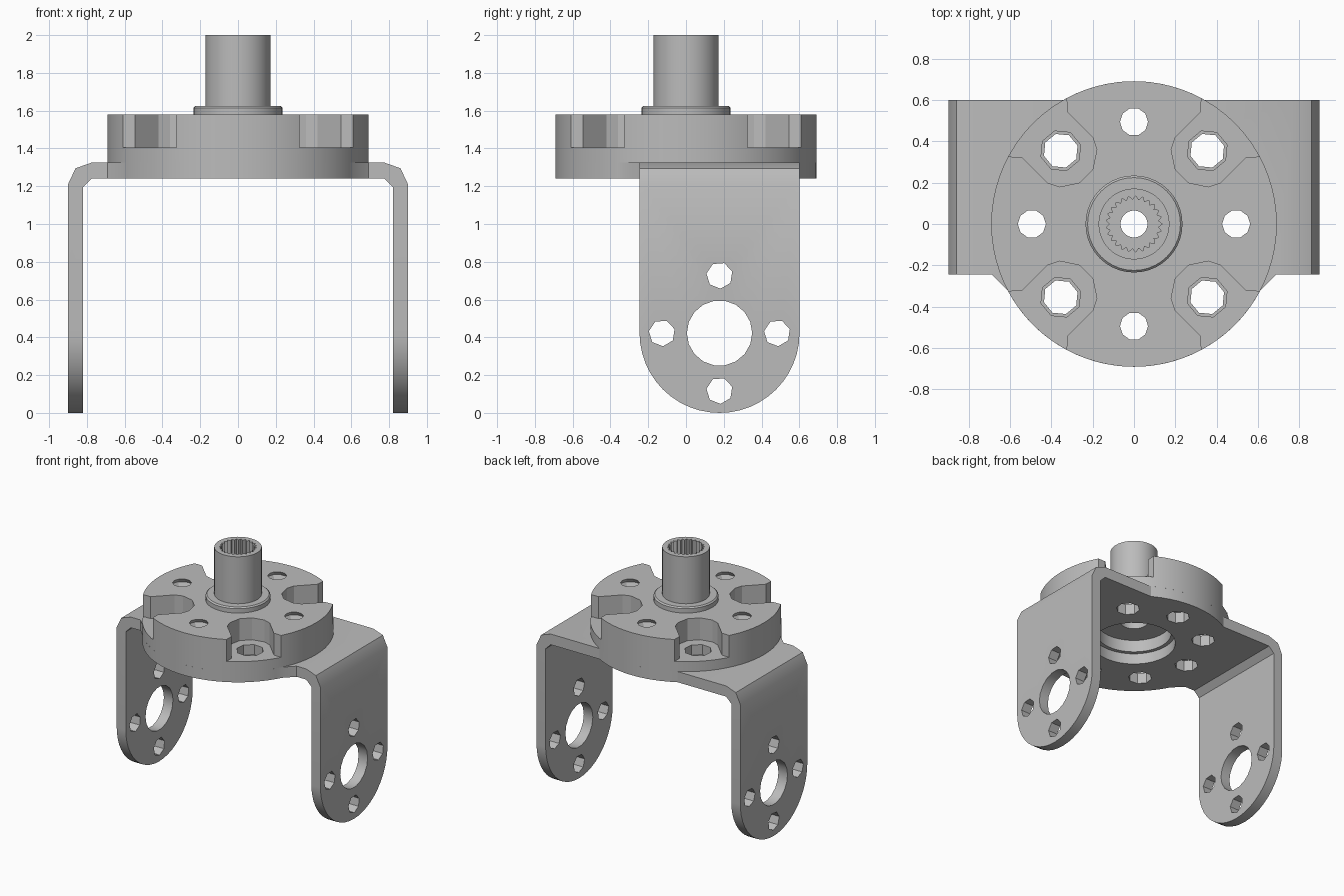
import bpy, bmesh
from math import sin, cos, pi, tau, sqrt, acos, asin
from mathutils import Vector

cube = bpy.data.objects.get("Cube")
if cube:
    bpy.data.objects.remove(cube, do_unlink=True)

grey = bpy.data.materials.new("machined_grey")
grey.use_nodes = True
GREY = (0.5, 0.5, 0.5, 1)
grey.diffuse_color = GREY
grey.node_tree.nodes["Principled BSDF"].inputs["Base Color"].default_value = GREY


def finish(bm, name):
    bmesh.ops.recalc_face_normals(bm, faces=bm.faces)
    mesh = bpy.data.meshes.new(name)
    bm.to_mesh(mesh)
    bm.free()
    mesh.materials.append(grey)
    obj = bpy.data.objects.new(name, mesh)
    bpy.context.collection.objects.link(obj)
    return obj


def prism(name, outline, axis, lo, hi):
    """Extrude a 2D outline along x, y or z."""
    place = {"x": lambda a, b, h: (h, a, b),
             "y": lambda a, b, h: (a, h, b),
             "z": lambda a, b, h: (a, b, h)}[axis]
    bm = bmesh.new()
    face = bm.faces.new([bm.verts.new(place(a, b, lo)) for a, b in outline])
    top = bmesh.ops.extrude_face_region(bm, geom=[face])["geom"]
    verts = [v for v in top if isinstance(v, bmesh.types.BMVert)]
    bmesh.ops.translate(bm, verts=verts, vec=Vector(place(0, 0, hi - lo)))
    return finish(bm, name)


def lathe(name, profile, steps, center=(0, 0), closed=True):
    """Revolve an (r, z) profile around a vertical axis."""
    bm = bmesh.new()
    vs = [bm.verts.new((r, 0, z)) for r, z in profile]
    pairs = list(zip(vs, vs[1:])) + ([(vs[-1], vs[0])] if closed else [])
    edges = [bm.edges.new(p) for p in pairs]
    bmesh.ops.spin(bm, geom=vs + edges, cent=(0, 0, 0), axis=(0, 0, 1),
                   angle=tau, steps=steps)
    bmesh.ops.remove_doubles(bm, verts=bm.verts, dist=1e-5)
    bmesh.ops.translate(bm, verts=bm.verts, vec=(*center, 0))
    return finish(bm, name)


def circle(a, b, r, n, start=0.0):
    return [(a + r * cos(start + tau * i / n), b + r * sin(start + tau * i / n))
            for i in range(n)]


def boolean(obj, cutter, operation="DIFFERENCE"):
    mod = obj.modifiers.new(operation.lower(), "BOOLEAN")
    mod.operation, mod.object, mod.solver = operation, cutter, "EXACT"
    bpy.context.view_layer.objects.active = obj
    bpy.ops.object.modifier_apply(modifier=mod.name)
    bpy.data.objects.remove(cutter, do_unlink=True)


R = 0.692                    # disc radius
FRONT, BACK = -0.245, 0.60   # bracket strip width
MID, LEG_R = (FRONT + BACK) / 2, (BACK - FRONT) / 2
PLATE_TOP, DISC_TOP = 1.325, 1.58
AXIS = [(0.495 * cos(k * pi / 2), 0.495 * sin(k * pi / 2)) for k in range(4)]
DIAGONAL = [(sx * 0.355, sy * 0.355) for sx in (-1, 1) for sy in (-1, 1)]

# U-shaped bracket: bent strip profile, mirrored left to right
half = [(0.90, -0.01), (0.90, 1.21), (0.86, 1.295), (0.775, PLATE_TOP)]
inner = [(0.775, 1.24), (0.82, 1.195), (0.82, -0.01)]
profile = half + [(-x, z) for x, z in reversed(half)]
profile += [(-x, z) for x, z in reversed(inner)] + inner
bracket = prism("bracket", profile, "y", -0.8, 0.8)

# Bracket plan: strip widened by round front and back lobes
a_back = asin(BACK / R)
a_front = asin(0.32 / R)
N = 32
plan = [(0.95, FRONT), (0.95, BACK)]
plan += [(R * cos(t), R * sin(t)) for t in
         (a_back + (pi - 2 * a_back) * i / 10 for i in range(11))]
plan += [(-0.95, BACK), (-0.95, FRONT), (-0.69, FRONT)]
plan += [(R * cos(t), R * sin(t)) for t in
         (pi + a_front + (pi - 2 * a_front) * i / N for i in range(N + 1))]
plan += [(0.69, FRONT)]
boolean(bracket, prism("plan_helper", plan, "z", -0.1, 1.6), "INTERSECT")

# Rounded leg ends
side = [(MID + (LEG_R + 0.001) * cos(t), LEG_R + LEG_R * sin(t))
        for t in (pi + pi * i / 24 for i in range(25))]
side += [(0.8, LEG_R), (0.8, 1.5), (-0.8, 1.5), (-0.8, LEG_R)]
boolean(bracket, prism("side_helper", side, "x", -1, 1), "INTERSECT")

# Leg holes: one large, four small around it
boolean(bracket, prism("leg_hole", circle(MID, LEG_R, 0.173, 18), "x", -1, 1))
for k in range(4):
    y, z = MID + 0.305 * cos(k * pi / 2), LEG_R + 0.305 * sin(k * pi / 2)
    boolean(bracket, prism("leg_screw_hole", circle(y, z, 0.07, 7, 0.3), "x", -1, 1))

# Plate holes: hub clearance and eight screw holes
boolean(bracket, prism("hub_hole", circle(0, 0, 0.30, 32), "z", 1.1, 1.5))
for x, y in AXIS + DIAGONAL:
    boolean(bracket, prism("plate_hole", circle(x, y, 0.085, 8, 0.3), "z", 1.1, 1.5))

# Round horn disc with a recess below
disc = lathe("horn_disc", [
    (0.10, 1.42), (0.27, 1.42), (0.27, PLATE_TOP), (R, PLATE_TOP), (R, DISC_TOP),
    (0.065, DISC_TOP), (0.065, 1.50), (0.10, 1.50)], 72)

# Four open notches on the diagonals, each with a screw hole in its floor
edge = [(0.33, 0.80), (0.325, 0.545), (0.20, 0.42), (0.18, 0.36), (0.20, 0.265)]
notch = edge + [(b, a) for a, b in reversed(edge)] + [(0.80, 0.80)]
for sx in (-1, 1):
    for sy in (-1, 1):
        pts = [(sx * a, sy * b) for a, b in notch]
        boolean(disc, prism("notch", pts, "z", 1.405, 1.7))
for x, y in DIAGONAL:
    boolean(disc, prism("notch_hole", circle(x, y, 0.10, 8, 0.3), "z", 1.2, 1.7))

# Four threaded holes on the axes
thread = [(0, 1.28)] + [(0.086 if i % 2 else 0.068, 1.28 + 0.03 * i)
                        for i in range(12)] + [(0, 1.61)]
for c in AXIS:
    boolean(disc, lathe("thread", thread, 10, c, closed=False))

# Hollow output shaft with collar and splined socket
shaft = lathe("splined_shaft", [
    (0.065, DISC_TOP), (0.235, DISC_TOP), (0.235, 1.615), (0.225, 1.625),
    (0.172, 1.625), (0.172, 2.0), (0.065, 2.0)], 40)
TEETH = 25
spline = []
for i in range(TEETH):
    for step, r in ((0.0, 0.137), (0.5, 0.117)):
        t = tau * (i + step) / TEETH
        spline.append((r * cos(t), r * sin(t)))
boolean(shaft, prism("spline", spline, "z", 1.75, 2.1))

# Smooth round walls, crisp corners
for obj in (bracket, disc, shaft):
    bpy.ops.object.select_all(action="DESELECT")
    obj.select_set(True)
    bpy.context.view_layer.objects.active = obj
    bpy.ops.object.shade_smooth_by_angle(angle=pi / 7)
